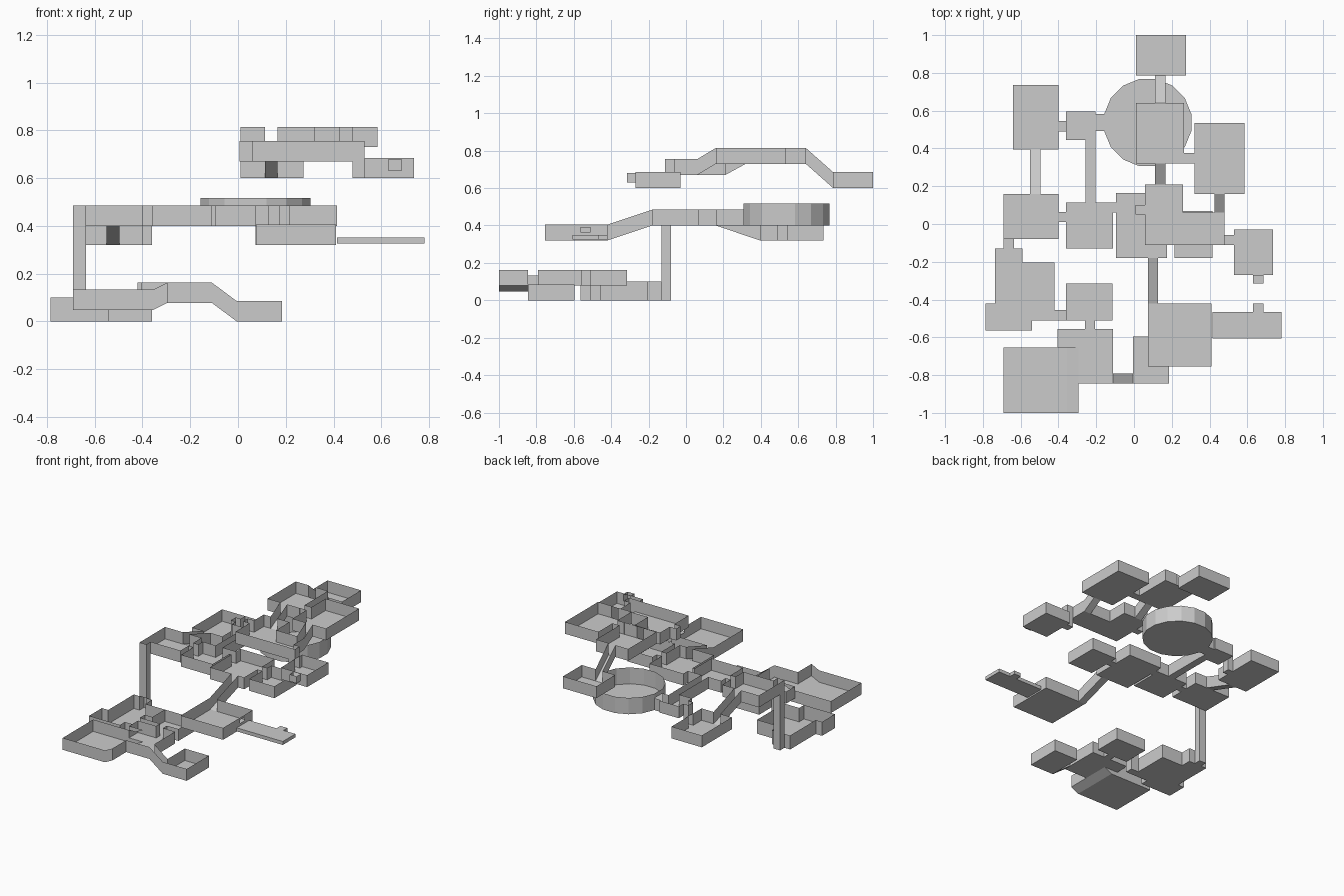
import bpy, bmesh
from math import pi, cos, sin

if "Cube" in bpy.data.objects:
    bpy.data.objects.remove(bpy.data.objects["Cube"])

EPS = 0.003
W, WALL = 0.054, 0.085            # passage width, usual wall height
LOW, DIP, RAISED = 0, .048, .078  # floor heights, storey by storey
SUNK, MID = .32, .40
TOP_SUNK, TOP_LOW, TOP = .60, .67, .73
PARTS, CELLS = {}, []


def add(name, box, z, h, axis=0, z_end=None):
    """Record an open-topped cell; its floor may slope along one axis."""
    c = dict(box=box, z=z, h=h, axis=axis, end=z if z_end is None else z_end)
    CELLS.append(c)
    if name:
        PARTS.setdefault(name, []).append(c)
    return c


def room(name, z, x0, x1, y0, y1, h=WALL):
    return add(name, ((x0, x1), (y0, y1)), z, h)


def link(name, a, b, at, width=W):
    """Passage from cell a to cell b (east or north of it): flat, ramp or step shaft."""
    axis = 0 if b["box"][0][0] - a["box"][0][1] > EPS else 1
    gap = (a["box"][axis][1], b["box"][axis][0])
    side = (at, at + width)
    box = (gap, side) if axis == 0 else (side, gap)
    za, zb = a["end"], b["z"]
    if abs(zb - za) > gap[1] - gap[0]:       # short gap: vertical shaft
        z = min(za, zb)
        return add(name, box, z, max(za + a["h"], zb + b["h"]) - z)
    return add(name, box, za, a["h"], axis, zb)


def span(c, p):
    """Floor and wall-top height of a cell at a point."""
    lo, hi = c["box"][c["axis"]]
    z = c["z"] + (c["end"] - c["z"]) * (p[c["axis"]] - lo) / (hi - lo)
    return z, z + c["h"]


def face(bm, pts):
    bm.faces.new([bm.verts.new(p) for p in pts])


def strip(bm, p, q, zp, zq):
    """Upright wall piece between two points, skipped where it has no height."""
    if max(zp[1] - zp[0], zq[1] - zq[0]) > EPS:
        face(bm, [(*p, zp[0]), (*q, zq[0]), (*q, zq[1]), (*p, zp[1])])


def wall(bm, c, axis, side):
    """One side of a cell, left open where a neighbouring cell joins it."""
    at, o = c["box"][axis][side], 1 - axis
    lo, hi = c["box"][o]

    def point(v):
        return (at, v) if axis == 0 else (v, at)

    near = []
    for n in CELLS:
        if n is c or abs(n["box"][axis][1 - side] - at) > EPS:
            continue
        a, b = max(lo, n["box"][o][0]), min(hi, n["box"][o][1])
        if b - a > EPS:
            s, t = span(c, point((a + b) / 2)), span(n, point((a + b) / 2))
            if min(s[1], t[1]) - max(s[0], t[0]) > EPS:
                near.append((a, b, n))
    cuts = sorted({lo, hi} | {v for a, b, _ in near for v in (a, b)})
    for a, b in zip(cuts, cuts[1:]):
        p, q = point(a), point(b)
        sp, sq = span(c, p), span(c, q)
        hit = [n for s, t, n in near if s < (a + b) / 2 < t]
        if not hit:
            strip(bm, p, q, sp, sq)
            continue
        tp, tq = span(hit[0], p), span(hit[0], q)
        strip(bm, p, q, (sp[0], max(sp[0], tp[0])), (sq[0], max(sq[0], tq[0])))
        strip(bm, p, q, (min(sp[1], tp[1]), sp[1]), (min(sq[1], tq[1]), sq[1]))


def finish(bm, name):
    bmesh.ops.remove_doubles(bm, verts=bm.verts, dist=0.0005)
    bmesh.ops.recalc_face_normals(bm, faces=bm.faces)
    me = bpy.data.meshes.new(name)
    bm.to_mesh(me)
    bm.free()
    bpy.context.collection.objects.link(bpy.data.objects.new(name, me))


# Lower storey rooms
nook = room("lower_west_room", LOW, -.735, -.59, -.205, -.13, .1)
west = room("lower_west_room", LOW, -.735, -.42, -.51, -.205, .1)
room("lower_west_room", LOW, -.785, -.735, -.565, -.42, .1)
room("lower_west_room", LOW, -.735, -.54, -.565, -.51, .1)
centre = room("lower_centre_room", RAISED, -.36, -.115, -.51, -.315)
room("lower_hall", RAISED, -.405, -.295, -.655, -.555)
hall = room("lower_hall", RAISED, -.295, -.11, -.845, -.555)
pit = room("lower_sunken_hall", DIP, -.69, -.355, -1, -.655)
east = room("lower_east_room", LOW, -.005, .185, -.845, -.595)
link("lower_step_shaft", west, centre, -.51)
link("lower_passage", hall, centre, -.26)
link("lower_wide_ramp", pit, hall, -1, .345)
link("lower_east_ramp", hall, east, -.845)

# Middle storey rooms, and the tall shaft up from the lower storey
west = room("middle_west_room", MID, -.69, -.4, -.08, .16)
pit = room("middle_sunken_room", SUNK, -.64, -.4, .395, .735)
lobby = room("middle_lobby", MID, -.36, -.205, .445, .595)
centre = room("middle_centre_room", MID, -.36, -.11, -.13, .115)
east = room("middle_east_room", MID, -.095, .175, -.18, .165)
far = room("middle_far_room", MID, .215, .415, -.18, .07)
balcony = room("balcony_room", SUNK, .075, .41, -.755, -.42)
link("tall_shaft", nook, west, -.69)
link("middle_west_ramp", west, pit, -.55)
link("middle_step_shaft", pit, lobby, .49)
link("middle_long_passage", centre, lobby, -.257)
link("middle_west_link", west, centre, .01)
link("middle_centre_link", centre, east, .06)
link("middle_east_link", east, far, -.03)
link("balcony_ramp", balcony, east, .073)

# Upper storey rooms
north = room("upper_north_room", TOP_SUNK, .01, .275, .787, 1)
hall = room("upper_hall", TOP, .01, .265, .32, .64)
east = room("upper_east_room", TOP, .32, .585, .16, .535)
corner = room("upper_corner_room", TOP_LOW, .058, .26, -.11, .21)
wing = room("upper_corner_room", TOP_LOW, .26, .48, -.11, .06)
pit = room("upper_sunken_room", TOP_SUNK, .53, .737, -.27, -.03)
room("upper_alcove", TOP_LOW, .007, .058, .05, .1)
room("sunken_alcove", .63, .63, .685, -.315, -.27, .05)
link("upper_north_ramp", hall, north, .112)
link("upper_hall_ramp", corner, hall, .112)
link("upper_link", hall, east, .321)
link("upper_east_ramp", wing, east, .426)
link("upper_step_shaft", wing, pit, -.112)

# Round room: sixteen-sided wall with a doorway under a lintel on the west
N, R, CX, CY = 16, .235, .073, .537
ring = [(CX + R * cos((i + .5) * 2 * pi / N), CY + R * sin((i + .5) * 2 * pi / N))
        for i in range(N)]
door = N // 2
mouth = room(None, MID, ring[door][0], CX, ring[door - 1][1], ring[door][1])
mouth["box"] = (mouth["box"][0], tuple(sorted(mouth["box"][1])))
link("round_room_passage", lobby, mouth, *(lambda y: (y[0], y[1] - y[0]))(mouth["box"][1]))
bm = bmesh.new()
face(bm, [(*p, MID) for p in ring])
lintel, rim = MID + WALL, MID + .117
for i in range(N):
    p, q = ring[i - 1], ring[i]
    if i != door:
        strip(bm, p, q, (MID, lintel), (MID, lintel))
    strip(bm, p, q, (lintel, rim), (lintel, rim))
finish(bm, "round_room")

# Small window in the balcony room (opening only)
room(None, .365, .41, .42, -.565, -.51, .025)

# Floors and walls of all rooms, passages, ramps and shafts
for name, cells in PARTS.items():
    bm = bmesh.new()
    for c in cells:
        (x0, x1), (y0, y1) = c["box"]
        face(bm, [(*p, span(c, p)[0])
                  for p in ((x0, y0), (x1, y0), (x1, y1), (x0, y1))])
        for axis in (0, 1):
            for side in (0, 1):
                wall(bm, c, axis, side)
    finish(bm, name)

# Thin balcony slab outside the window, with a small step on its north edge
for name, x0, x1, y0, y1 in (("balcony_slab", .415, .78, -.607, -.465),
                             ("balcony_step", .63, .685, -.465, -.42)):
    bpy.ops.mesh.primitive_cube_add(size=1, location=((x0 + x1) / 2, (y0 + y1) / 2, .338))
    slab = bpy.context.object
    slab.name = name
    slab.scale = (x1 - x0, y1 - y0, .025)
